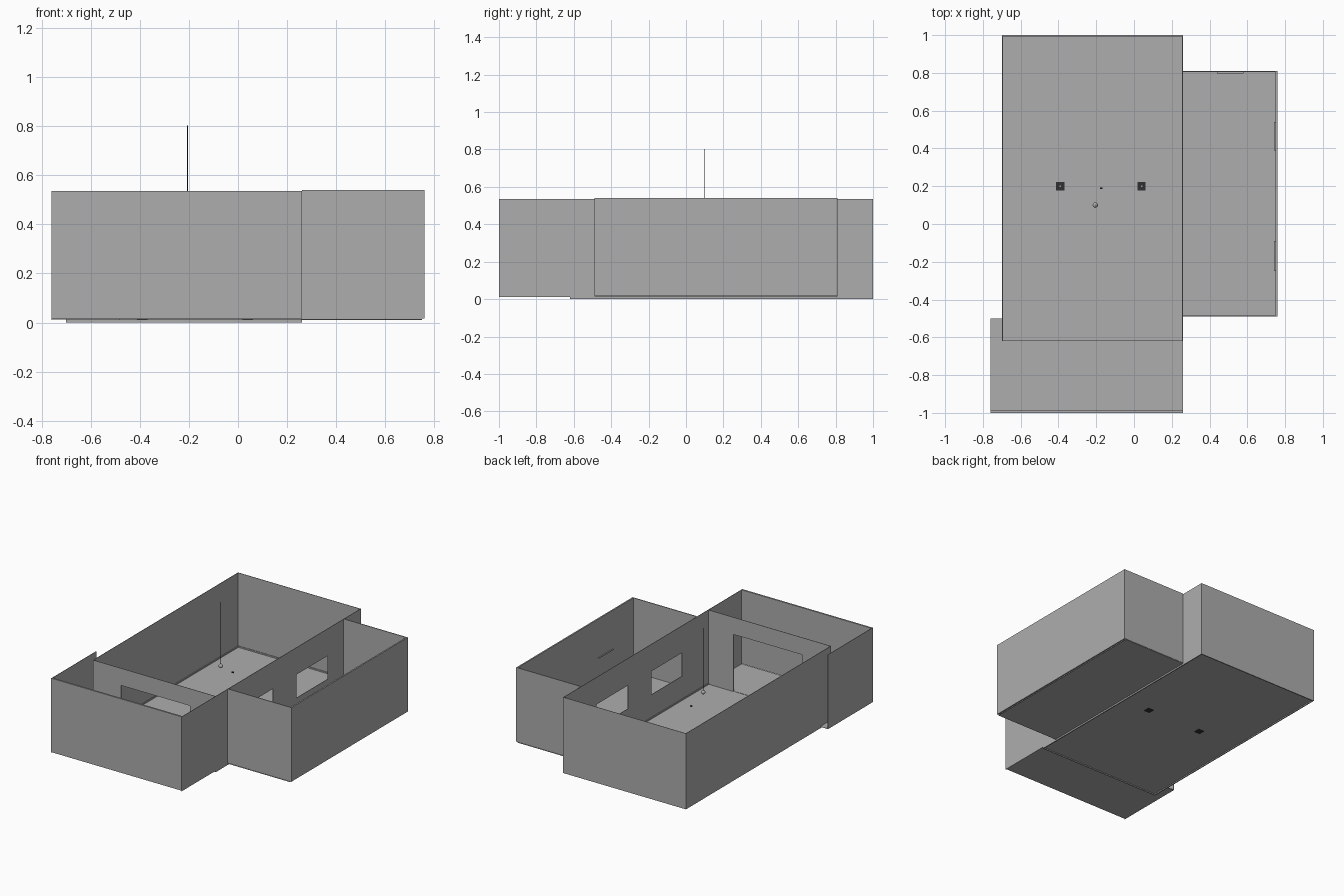
import bpy, bmesh, math
from mathutils import Vector

if "Cube" in bpy.data.objects:
    bpy.data.objects.remove(bpy.data.objects["Cube"])


def material(name, c):
    m = bpy.data.materials.new(name)
    m.diffuse_color = (c, c, c, 1)
    m.use_nodes = True
    m.node_tree.nodes["Principled BSDF"].inputs["Base Color"].default_value = m.diffuse_color
    return m


GREY = material("plain grey", 0.42)
DARK = material("dark fittings", 0.03)


def finish(name, bm, mat):
    me = bpy.data.meshes.new(name)
    bm.to_mesh(me)
    bm.free()
    ob = bpy.data.objects.new(name, me)
    bpy.context.collection.objects.link(ob)
    me.materials.append(mat)
    return ob


def box(name, lo, hi, mat=GREY):
    bm = bmesh.new()
    bmesh.ops.create_cube(bm, size=1)
    for v in bm.verts:
        v.co = Vector([lo[i] + (v.co[i] + 0.5) * (hi[i] - lo[i]) for i in range(3)])
    return finish(name, bm, mat)


def wall(name, p0, p1, z0, z1, t=0.003, holes=()):
    """Upright panel from p0 to p1, thickened to its left.
    Each hole is (u0, u1, z0, z1), u measured along the wall."""
    a, b = Vector((*p0, 0)), Vector((*p1, 0))
    length = (b - a).length
    d = (b - a) / length
    us = sorted({0, length, *[u for h in holes for u in h[:2]]})
    zs = sorted({z0, z1, *[z for h in holes for z in h[2:]]})
    bm = bmesh.new()
    grid = [[bm.verts.new(a + d * u + Vector((0, 0, z))) for z in zs] for u in us]
    for i in range(len(us) - 1):
        for j in range(len(zs) - 1):
            u, z = (us[i] + us[i + 1]) / 2, (zs[j] + zs[j + 1]) / 2
            if not any(h[0] < u < h[1] and h[2] < z < h[3] for h in holes):
                bm.faces.new((grid[i][j], grid[i + 1][j], grid[i + 1][j + 1], grid[i][j + 1]))
    bmesh.ops.delete(bm, geom=[v for v in bm.verts if not v.link_faces], context='VERTS')
    ob = finish(name, bm, GREY)
    mod = ob.modifiers.new("thickness", 'SOLIDIFY')
    mod.thickness, mod.offset = t, -1
    return ob


# Room outlines
L, R, BACK, DIV = -0.70, 0.26, 1.0, -0.62      # main room
FL, FRONT, FBACK = -0.76, -1.0, -0.50          # front room
SR, SF, SB = 0.76, -0.49, 0.81                 # side room
TOP = 0.536

# Floors
box("main_floor", (L, DIV, 0.008), (R, BACK, 0.011))
box("front_floor", (FL, FRONT + 0.012, 0.010), (R, DIV, 0.013))
box("front_floor_strip", (FL, DIV, 0.010), (L, FBACK, 0.013))
box("side_floor", (R, SF, 0.011), (SR - 0.01, SB, 0.014))

# Main room walls, with two windows to the side room and a wide doorway in front
windows = [(y0 - DIV, y1 - DIV, 0.18, 0.345) for y0, y1 in ((-0.32, 0.02), (0.28, 0.63))]
wall("main_right_wall", (R, DIV), (R, BACK), 0, TOP, holes=windows)
wall("main_back_wall", (R, BACK), (L, BACK), 0, TOP)
wall("main_left_wall", (L, BACK), (L, DIV), 0, TOP)
wall("doorway_wall", (L, DIV), (R, DIV), 0, TOP, holes=[(-0.48 - L, 0.06 - L, 0.011, 0.415)])

# Skirting strips around the main room
S = 0.007
box("left_skirting", (L, DIV, 0), (L + S, BACK, 0.020))
box("right_skirting", (R - S, DIV, 0), (R, BACK, 0.020))
box("back_skirting", (L, BACK - S, 0), (R, BACK, 0.020))

# Front room walls
wall("front_wall", (FL, FRONT), (R, FRONT), 0.014, TOP, 0.012)
wall("front_right_wall", (R, FRONT), (R, DIV), 0.010, TOP)
wall("front_left_wall", (FL, FBACK), (FL, FRONT), 0.010, TOP)

# Side room walls
wall("side_front_wall", (R, SF), (SR, SF), 0.016, 0.54, 0.006)
wall("side_right_wall", (SR, SF), (SR, SB), 0.016, 0.54, 0.010)
wall("side_back_wall", (SR, SB), (R, SB), 0.016, 0.54, 0.006)

# Thin rails on the side room walls
for i, (y0, y1) in enumerate(((-0.25, -0.09), (0.39, 0.54))):
    box(f"wall_rail_{i + 1}", (0.742, y0, 0.264), (0.75, y1, 0.268))
box("wall_rail_3", (0.44, SB - 0.012, 0.264), (0.58, SB - 0.006, 0.268))

# Square floor fittings with a small hub in the middle
for i, x in enumerate((-0.39, 0.04)):
    box(f"floor_fitting_{i + 1}", (x - 0.022, 0.178, 0.005), (x + 0.022, 0.222, 0.014), DARK)
    box(f"fitting_hub_{i + 1}", (x - 0.004, 0.196, 0.012), (x + 0.004, 0.204, 0.015))

# Small hanging block near the lamp
box("small_block", (-0.18, 0.186, 0.276), (-0.168, 0.194, 0.284), DARK)

# Hanging lamp: thin cord and round bulb
bm = bmesh.new()
bmesh.ops.create_cone(bm, cap_ends=True, segments=8, radius1=0.002, radius2=0.002, depth=0.45)
cord = finish("lamp_cord", bm, DARK)
cord.location = (-0.205, 0.10, 0.578)
bm = bmesh.new()
bmesh.ops.create_uvsphere(bm, u_segments=16, v_segments=8, radius=0.014)
for f in bm.faces:
    f.smooth = True
bulb = finish("lamp_bulb", bm, GREY)
bulb.location = (-0.205, 0.10, 0.352)
